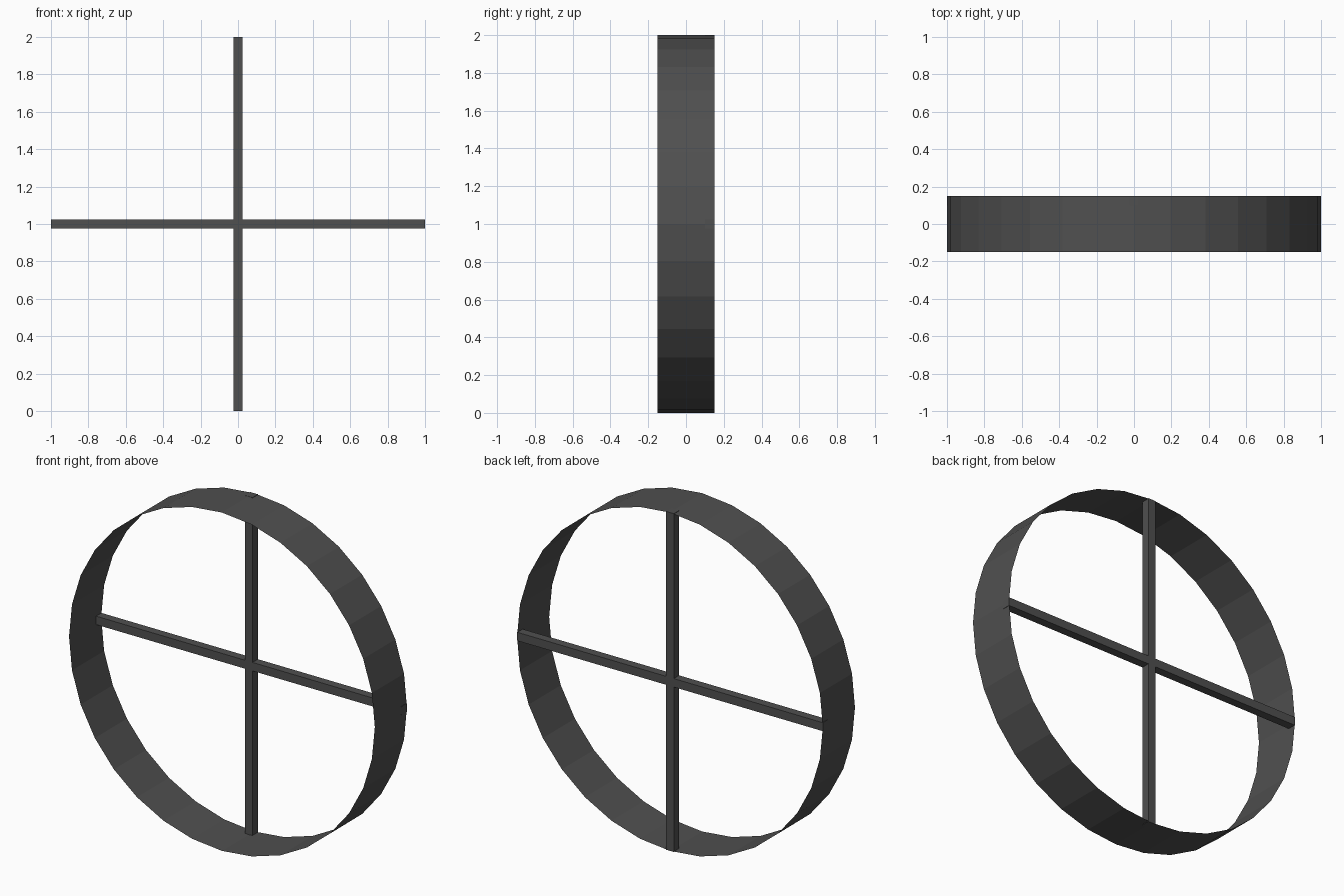
import bpy
import math

if "Cube" in bpy.data.objects:
    bpy.data.objects.remove(bpy.data.objects["Cube"])

RADIUS, WIDTH, BAR = 1.0, 0.30, 0.05

dark = bpy.data.materials.new("dark_grey")
dark.diffuse_color = (0.08, 0.08, 0.08, 1)
dark.use_nodes = True
dark.node_tree.nodes["Principled BSDF"].inputs["Base Color"].default_value = dark.diffuse_color


def bar(name, size):
    # square bar lying flush with the back edge of the rim
    bpy.ops.mesh.primitive_cube_add(size=1, location=(0, WIDTH / 2 - BAR / 2, RADIUS))
    ob = bpy.context.object
    ob.name = name
    ob.scale = size
    bpy.ops.object.transform_apply(location=False, rotation=False, scale=True)
    ob.data.materials.append(dark)


# thin open rim, 32 flat facets, axis along y
bpy.ops.mesh.primitive_cylinder_add(vertices=32, radius=RADIUS, depth=WIDTH,
                                    end_fill_type='NOTHING', location=(0, 0, RADIUS),
                                    rotation=(math.pi / 2, 0, 0))
rim = bpy.context.object
rim.name = "rim"
rim.data.materials.append(dark)

# crossed spokes
bar("horizontal_spoke", (2 * RADIUS, BAR, BAR))
bar("vertical_spoke", (BAR, BAR, 2 * RADIUS))
